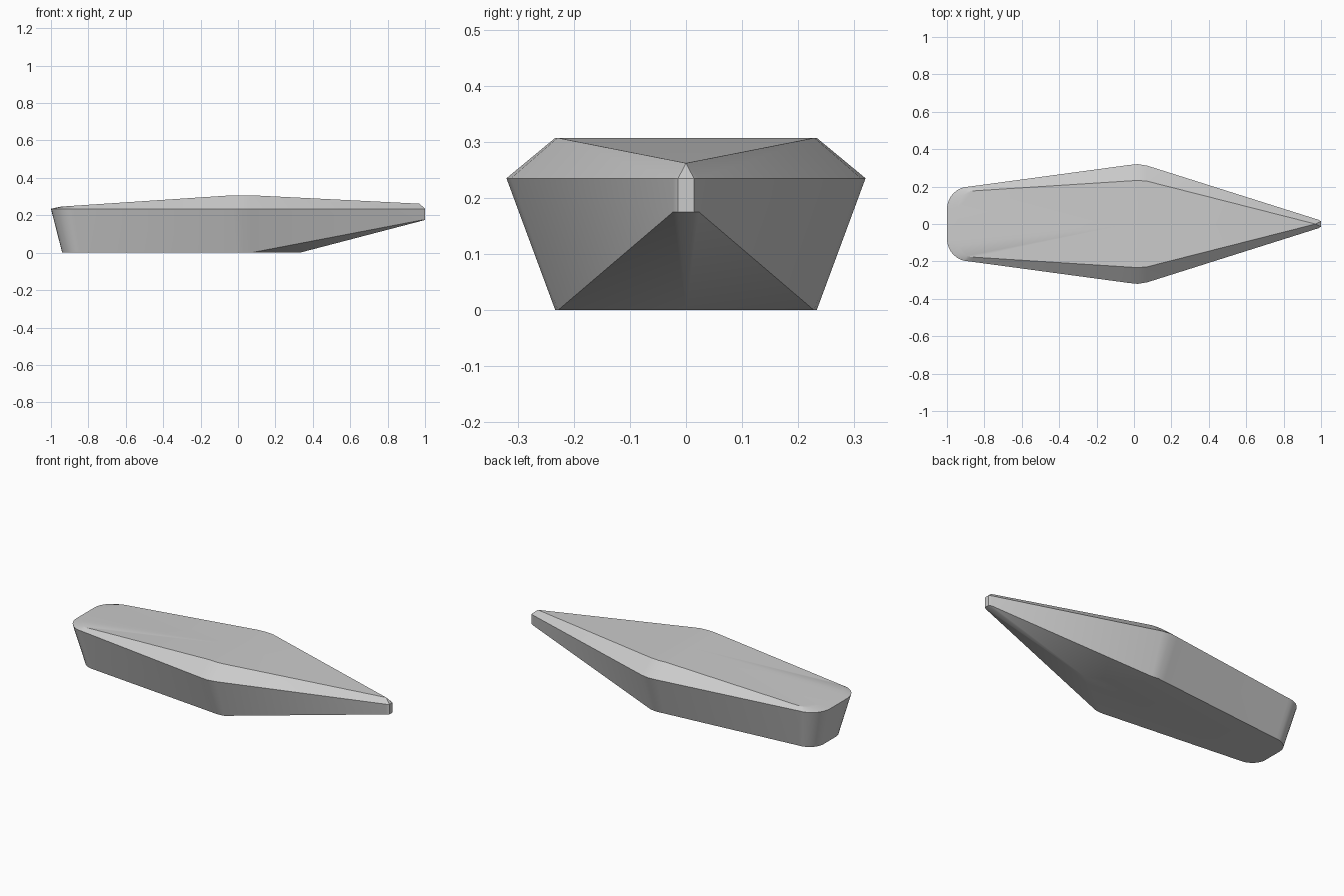
import bpy, bmesh
from math import sin, cos, pi, radians

cube = bpy.data.objects.get("Cube")
if cube:
    bpy.data.objects.remove(cube, do_unlink=True)

grey = bpy.data.materials.new("light grey")
grey.use_nodes = True
colour = (0.6, 0.6, 0.6, 1)
grey.diffuse_color = colour
grey.node_tree.nodes["Principled BSDF"].inputs["Base Color"].default_value = colour

RIM, DECK, TIP = 0.235, 0.307, 0.175
STEPS = 8


def stern(cx, cy, rx, ry):
    """Half of the rounded stern, from the centre line round to the side."""
    arc = [(cx - rx, 0)]
    for i in range(STEPS + 1):
        a = pi / 2 * i / STEPS
        arc.append((cx - rx * cos(a), cy - ry * sin(a)))
    return arc


bm = bmesh.new()


def ring(points):
    return [bm.verts.new(p) for p in points]


def strip(a, b):
    for i in range(len(a) - 1):
        bm.faces.new((a[i], a[i + 1], b[i + 1], b[i]))


# Half outlines, each running from stern to bow
bow = [(0.985, -0.023), (1, -0.014), (1, 0)]
rim = ring([(x, y, RIM) for x, y in
            stern(-0.88, -0.08, 0.12, 0.12) + [(-0.03, -0.315), (0.02, -0.32), (0.07, -0.312)] + bow])
low = ring([(x, y, 0) for x, y in
            stern(-0.84, -0.058, 0.1, 0.09) + [(-0.01, -0.229), (0.03, -0.233), (0.07, -0.228)]]
           + [(x, y, TIP) for x, y in bow])
deck = ring([(x, y, DECK + (x + 0.03) * 0.066) for x, y in stern(-0.86, -0.08, 0.085, 0.097)]
            + [(x, y, DECK) for x, y in [(-0.03, -0.23), (0.02, -0.233), (0.07, -0.229)]])
peak = bm.verts.new((0.97, 0, 0.262))
keel = bm.verts.new((0.33, 0, 0))
mid_aft = bm.verts.new((-0.03, 0, DECK))
mid_fore = bm.verts.new((0.07, 0, DECK))
n = len(deck)

# Sides and sloping shoulder
strip(rim, low)
strip(deck, rim[:n])
bm.faces.new((deck[-1], rim[n - 1], rim[n], peak))
for i in (n, n + 1):
    bm.faces.new((peak, rim[i], rim[i + 1]))

# Top panels: aft, middle and fore
bm.faces.new(deck[:n - 2] + [mid_aft])
bm.faces.new(deck[n - 3:] + [mid_fore, mid_aft])
bm.faces.new((deck[-1], peak, mid_fore))

# Flat bottom and raised bow underside
bm.faces.new(low[:n] + [keel])
for i in (n - 1, n, n + 1):
    bm.faces.new((keel, low[i], low[i + 1]))

# Mirror across the centre line
copy = bmesh.ops.duplicate(bm, geom=bm.verts[:] + bm.edges[:] + bm.faces[:])["geom"]
for v in copy:
    if isinstance(v, bmesh.types.BMVert):
        v.co.y = -v.co.y
bmesh.ops.remove_doubles(bm, verts=bm.verts[:], dist=0.0005)
bmesh.ops.recalc_face_normals(bm, faces=bm.faces[:])

mesh = bpy.data.meshes.new("hull")
bm.to_mesh(mesh)
bm.free()
mesh.materials.append(grey)
hull = bpy.data.objects.new("hull", mesh)
bpy.context.collection.objects.link(hull)

bpy.ops.object.select_all(action="DESELECT")
hull.select_set(True)
bpy.context.view_layer.objects.active = hull
bpy.ops.object.shade_smooth_by_angle(angle=radians(25))
